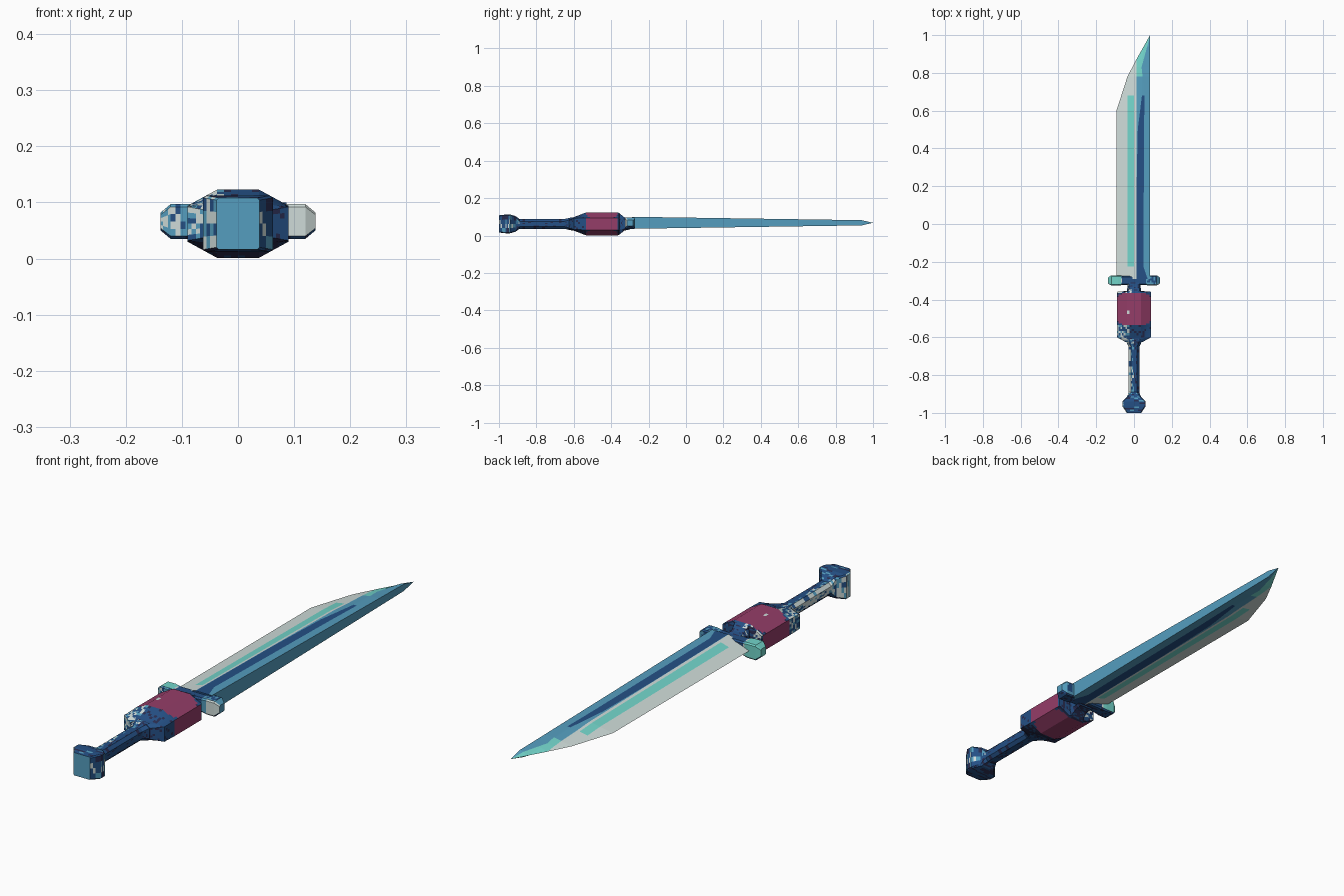
import bpy, bmesh, random

if "Cube" in bpy.data.objects:
    bpy.data.objects.remove(bpy.data.objects["Cube"])

random.seed(4)
ZC = 0.062
PALETTE = {
    "pale_grey": (0.62, 0.71, 0.69),
    "teal": (0.17, 0.66, 0.59),
    "sky_blue": (0.09, 0.34, 0.52),
    "deep_blue": (0.018, 0.08, 0.235),
    "dark_navy": (0.022, 0.026, 0.08),
    "berry_pink": (0.30, 0.047, 0.14),
}
PALE, TEAL, SKY, BLUE, NAVY, PINK = range(6)
mats = []
for name, rgb in PALETTE.items():
    m = bpy.data.materials.new(name)
    m.diffuse_color = (*rgb, 1)
    m.use_nodes = True
    m.node_tree.nodes["Principled BSDF"].inputs["Base Color"].default_value = m.diffuse_color
    mats.append(m)


def mix(*pairs):
    """Speckled paint: pick one colour from (colour, weight) pairs."""
    return random.choices([p[0] for p in pairs], [p[1] for p in pairs])[0]


def finish(bm, name, rule=None, cuts=0):
    bmesh.ops.remove_doubles(bm, verts=bm.verts, dist=0.0002)
    if cuts:
        # finer cells so painted patches can follow a rule
        long_edges = [e for e in bm.edges if e.calc_length() > 0.02]
        bmesh.ops.subdivide_edges(bm, edges=long_edges, cuts=cuts, use_grid_fill=True)
    bmesh.ops.recalc_face_normals(bm, faces=bm.faces)
    if rule:
        bm.normal_update()
        for f in bm.faces:
            f.material_index = rule(f.calc_center_median(), f.normal)
    me = bpy.data.meshes.new(name)
    bm.to_mesh(me)
    bm.free()
    for m in mats:
        me.materials.append(m)
    ob = bpy.data.objects.new(name, me)
    bpy.context.collection.objects.link(ob)
    return ob


def loft(name, sections, rule, axis="y", zc=ZC, centre=0.0, cuts=0):
    """Eight-sided loft; section = (position, half width, half height, flat half width, flat half height)."""
    bm = bmesh.new()
    rings = []
    for p, w, h, fw, fh in sections:
        ring = []
        for a, z in ((w, fh), (fw, h), (-fw, h), (-w, fh), (-w, -fh), (-fw, -h), (fw, -h), (w, -fh)):
            co = (a, p, z + zc) if axis == "y" else (p, a + centre, z + zc)
            ring.append(bm.verts.new(co))
        rings.append(ring)
    for r, s in zip(rings, rings[1:]):
        for i in range(8):
            j = (i + 1) % 8
            bm.faces.new((r[i], r[j], s[j], s[i]))
    bm.faces.new(rings[0])
    bm.faces.new(rings[-1])
    return finish(bm, name, rule, cuts)


# Pommel: boxy knob, pale on its left side
def pommel_rule(c, n):
    if n.x < -0.5 and n.z > -0.4:
        return mix((PALE, 6), (SKY, 2), (BLUE, 1))
    if n.z < -0.5:
        return mix((NAVY, 1), (BLUE, 2))
    if n.x > 0.6 and abs(c.z - 0.066) < 0.02:
        return mix((SKY, 1), (BLUE, 2), (PALE, 0.5))
    return mix((BLUE, 8), (NAVY, 2), (SKY, 1))


loft("pommel", [(-1.0, 0.038, 0.046, 0.034, 0.042), (-0.965, 0.062, 0.05, 0.056, 0.046),
                (-0.94, 0.062, 0.05, 0.056, 0.046), (-0.912, 0.036, 0.042, 0.03, 0.036),
                (-0.89, 0.028, 0.026, 0.016, 0.014)], pommel_rule, cuts=3)


# Grip: slim octagonal bar flaring into the housing
def grip_rule(c, n):
    if n.x < -0.3 and n.z > -0.3:
        return mix((PALE, 5), (SKY, 1), (BLUE, 1))
    if n.z > 0.9 and c.x < 0:
        return mix((PALE, 1), (SKY, 1), (BLUE, 2))
    return mix((BLUE, 6), (NAVY, 1.5))


loft("grip", [(-0.92, 0.028, 0.026, 0.016, 0.014), (-0.83, 0.028, 0.026, 0.016, 0.014),
              (-0.74, 0.028, 0.026, 0.016, 0.014), (-0.65, 0.028, 0.026, 0.016, 0.014),
              (-0.615, 0.045, 0.034, 0.03, 0.024), (-0.59, 0.045, 0.034, 0.03, 0.024)], grip_rule, cuts=5)


# Housing: pink drum with blue ends, necking down to the guard
def housing_rule(c, n):
    v = abs((c.y + 0.45) / 0.088)
    if v < 1 and abs(n.y) < 0.1:
        # rounded pink panels on top and bottom, square ones on the sides
        if abs(n.x) > 0.9 or (c.x / 0.092) ** 4 + v ** 4 < 1:
            if n.z > 0.9 and 0.02 < abs(c.x) and abs(c.y + 0.47) < 0.02:
                return mix((PALE, 1), (PINK, 1))
            return PINK
        return mix((BLUE, 3), (NAVY, 1))
    if n.z < -0.45:
        return mix((NAVY, 2), (BLUE, 1))
    if c.y < -0.53 and c.x < -0.02:
        return mix((PALE, 3), (SKY, 2), (BLUE, 3))
    if c.y > -0.38 and c.x < -0.01:
        return mix((PALE, 2), (BLUE, 3), (NAVY, 1))
    return mix((BLUE, 7), (NAVY, 2))


loft("housing", [(-0.625, 0.045, 0.03, 0.03, 0.022), (-0.6, 0.09, 0.036, 0.037, 0.03),
                 (-0.535, 0.09, 0.061, 0.037, 0.032), (-0.49, 0.09, 0.061, 0.037, 0.032),
                 (-0.45, 0.09, 0.061, 0.037, 0.032), (-0.41, 0.09, 0.061, 0.037, 0.032),
                 (-0.365, 0.09, 0.061, 0.037, 0.032),
                 (-0.358, 0.088, 0.058, 0.037, 0.032), (-0.355, 0.037, 0.056, 0.03, 0.03),
                 (-0.33, 0.035, 0.036, 0.026, 0.026), (-0.3, 0.035, 0.03, 0.026, 0.024)],
     housing_rule, cuts=5)


# Guard: cross bar with chamfered ends
def guard_rule(c, n):
    if n.z < -0.5:
        return mix((NAVY, 1), (BLUE, 2))
    if abs(c.x) < 0.06:
        return BLUE
    if c.x > 0:
        if n.y < -0.3:
            return PALE if c.x > 0.085 else SKY
        return mix((SKY, 3), (BLUE, 3)) if c.x < 0.12 else SKY
    if n.y < -0.3:
        return mix((SKY, 2), (PALE, 1), (BLUE, 1))
    return TEAL if c.x < -0.07 else mix((PALE, 1), (SKY, 1))


half = [(0.055, 0.024, 0.028, 0.018, 0.022), (0.085, 0.027, 0.031, 0.022, 0.026),
        (0.12, 0.027, 0.031, 0.022, 0.026), (0.138, 0.016, 0.016, 0.012, 0.012)]
loft("guard", [(-s[0], *s[1:]) for s in reversed(half)] + half, guard_rule,
     axis="x", zc=0.066, centre=-0.299, cuts=3)

# Blade: single-edged, flat spine on the right, painted in long bands
CONTOUR = [(-0.29, -0.093), (0.6, -0.093), (0.78, -0.035), (0.87, 0.012), (1.0, 0.085)]
SPINE = 0.086


def lerp(table, y):
    for (a, u), (b, v) in zip(table, table[1:]):
        if y <= b:
            return u + (v - u) * max(0, (y - a) / (b - a))
    return table[-1][1]


ROWS = [-0.29, -0.225, 0.2, 0.5, 0.6, 0.68, 0.78, 0.83, 0.87, 0.94, 1.0]
STRIPES = [PALE, TEAL, PALE, SKY, BLUE, SKY]
bm = bmesh.new()
grids = {1: [], -1: []}
for y in ROWS:
    edge = lerp(CONTOUR, y)
    fuller = lerp([(-0.29, 0.0135), (0.2, 0.0135), (0.5, 0.02), (0.68, 0.042), (1.0, 0.042)], y)
    outer = lerp([(-0.29, 0.072), (-0.225, 0.05), (0.5, 0.053), (0.68, 0.056),
                  (0.83, 0.04), (0.94, 0.07), (1.0, 0.085)], y)
    thick = 0.032 - 0.019 * (y + 0.29) / 1.29
    bevel = max(0.001, min(0.105, 0.7 * (SPINE - edge)))
    fuller = min(fuller, outer - 0.001)
    for s in (1, -1):
        row = []
        for x in (edge, -0.035, 0.001, 0.012, fuller, outer, SPINE):
            x = max(x, edge)
            t = thick * min(1, (x - edge) / bevel) if y < 1 else 0
            row.append(bm.verts.new((x, y, 0.068 + s * t)))
        grids[s].append(row)
for i in range(len(ROWS) - 1):
    y = (ROWS[i] + ROWS[i + 1]) / 2
    for s in (1, -1):
        a, b = grids[s][i], grids[s][i + 1]
        for k, col in enumerate(STRIPES):
            if k == 1 and (y < -0.225 or y > 0.68):
                col = PALE
            if k in (3, 4) and y > 0.68:
                col = TEAL if y > 0.78 else SKY
            f = bm.faces.new((a[k], a[k + 1], b[k + 1], b[k]))
            f.material_index = col
    # spine strip
    f = bm.faces.new((grids[1][i][-1], grids[-1][i][-1], grids[-1][i + 1][-1], grids[1][i + 1][-1]))
    f.material_index = SKY
# heel of the blade
f = bm.faces.new(grids[1][0] + grids[-1][0][::-1])
f.material_index = BLUE
finish(bm, "blade")
